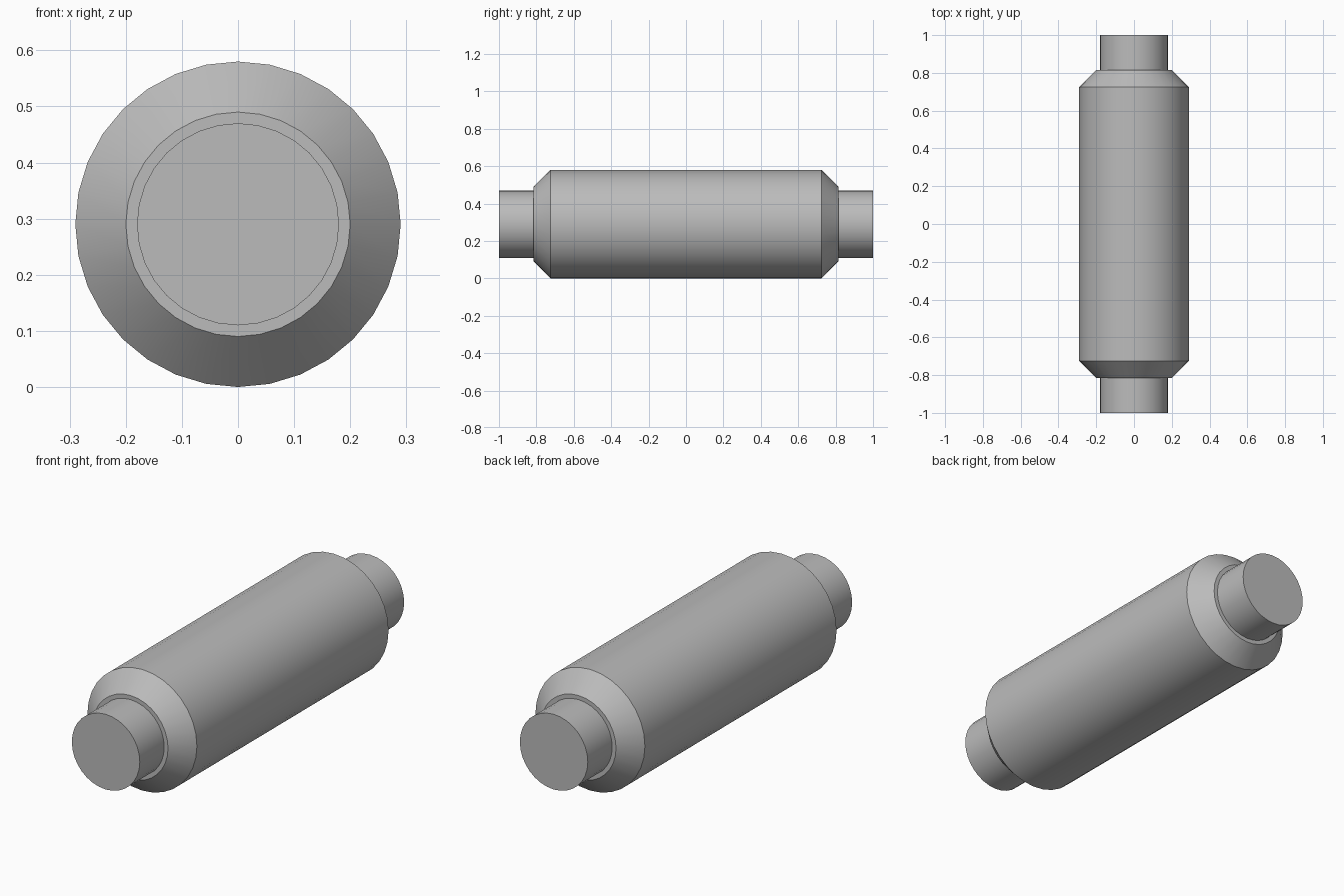
import bpy
import math

cube = bpy.data.objects.get("Cube")
if cube:
    bpy.data.objects.remove(cube, do_unlink=True)

SIDES = 32
RADIUS = 0.29

grey = bpy.data.materials.new("plain_grey")
grey.use_nodes = True
grey.diffuse_color = (0.5, 0.5, 0.5, 1)
bsdf = next(n for n in grey.node_tree.nodes if n.type == "BSDF_PRINCIPLED")
bsdf.inputs["Base Color"].default_value = grey.diffuse_color


def finish(name):
    """Name, colour and smooth the active object."""
    obj = bpy.context.object
    obj.name = name
    obj.data.materials.append(grey)
    bpy.ops.object.shade_smooth_by_angle(angle=math.radians(30))
    return obj


def cylinder(name, radius, length, y=0):
    bpy.ops.mesh.primitive_cylinder_add(
        vertices=SIDES, radius=radius, depth=length,
        location=(0, y, RADIUS), rotation=(math.pi / 2, 0, 0))
    return finish(name)


def lathe_y(name, profile):
    """Closed solid turned around the y axis from (y, radius) pairs."""
    verts = []
    for y, r in profile:
        for i in range(SIDES):
            a = math.tau * i / SIDES
            verts.append((r * math.sin(a), y, r * math.cos(a)))
    faces = [tuple(range(SIDES))[::-1]]
    for k in range(len(profile) - 1):
        for i in range(SIDES):
            j = (i + 1) % SIDES
            a, b = k * SIDES, (k + 1) * SIDES
            faces.append((a + i, a + j, b + j, b + i))
    last = (len(profile) - 1) * SIDES
    faces.append(tuple(range(last, last + SIDES)))
    mesh = bpy.data.meshes.new(name)
    mesh.from_pydata(verts, [], faces)
    mesh.flip_normals()
    obj = bpy.data.objects.new(name, mesh)
    bpy.context.collection.objects.link(obj)
    obj.location.z = RADIUS
    bpy.ops.object.select_all(action="DESELECT")
    obj.select_set(True)
    bpy.context.view_layer.objects.active = obj
    return finish(name)


# Main barrel with chamfered ends
half = [(0.725, RADIUS), (0.815, 0.2)]
lathe_y("barrel", [(-y, r) for y, r in reversed(half)] + half)

# Narrow stub at each end, seated slightly into the barrel
for label, side in (("front", -1), ("back", 1)):
    cylinder(label + "_stub", 0.18, 0.2, side * 0.9)
